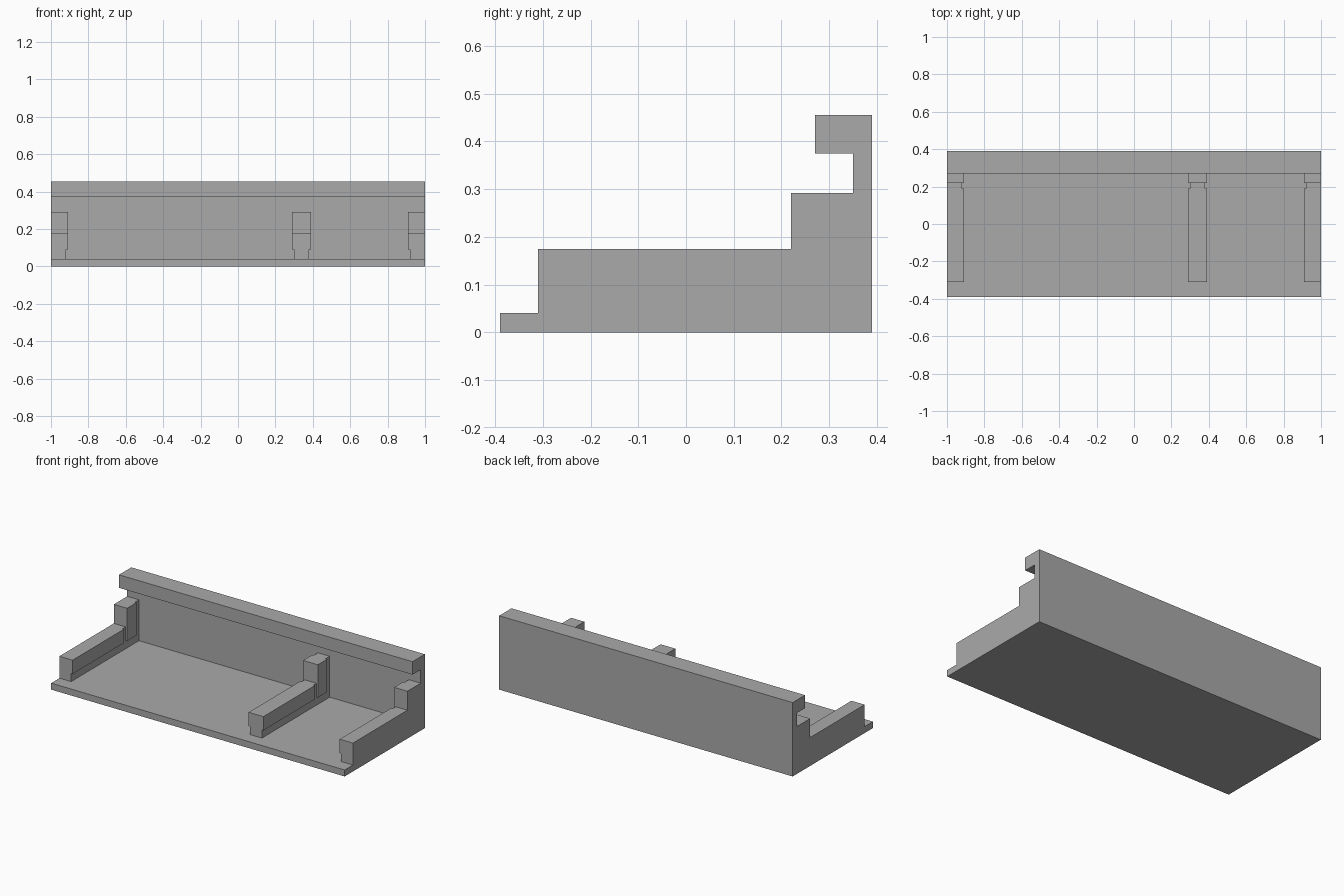
import bpy
import bmesh

cube = bpy.data.objects.get("Cube")
if cube:
    bpy.data.objects.remove(cube, do_unlink=True)

grey = bpy.data.materials.new("mid grey")
grey.use_nodes = True
grey.diffuse_color = (0.4, 0.4, 0.4, 1)
grey.node_tree.nodes["Principled BSDF"].inputs["Base Color"].default_value = (0.4, 0.4, 0.4, 1)


def extrude_x(name, profile, x0, x1):
    """Extrude a (y, z) outline from x0 to x1."""
    bm = bmesh.new()
    face = bm.faces.new([bm.verts.new((x0, y, z)) for y, z in profile])
    new = bmesh.ops.extrude_face_region(bm, geom=[face])["geom"]
    bmesh.ops.translate(bm, vec=(x1 - x0, 0, 0),
                        verts=[v for v in new if isinstance(v, bmesh.types.BMVert)])
    bmesh.ops.recalc_face_normals(bm, faces=bm.faces)
    mesh = bpy.data.meshes.new(name)
    bm.to_mesh(mesh)
    bm.free()
    mesh.materials.append(grey)
    obj = bpy.data.objects.new(name, mesh)
    bpy.context.collection.objects.link(obj)


def rect(y0, y1, z0, z1):
    return [(y0, z0), (y1, z0), (y1, z1), (y0, z1)]


FRONT, BACK, WALL = -0.39, 0.39, 0.35
FLOOR, RAIL, POST = 0.04, 0.175, 0.292

# Floor, back wall and overhanging top lip in one section
extrude_x("tray_body", [(FRONT, 0), (BACK, 0), (BACK, 0.455), (0.27, 0.455),
                        (0.27, 0.375), (WALL, 0.375), (WALL, FLOOR), (FRONT, FLOOR)], -1, 1)

# Stepped supports: narrow web with wider rail and post heads
web = [(-0.31, FLOOR), (WALL, FLOOR), (WALL, POST), (0.22, POST), (0.22, RAIL), (-0.31, RAIL)]
supports = {"right": (-1, -0.92, 0, 0.01),
            "middle": (0.30, 0.38, 0.01, 0.01),
            "left": (0.92, 1, 0.01, 0)}
for side, (x0, x1, grow0, grow1) in supports.items():
    extrude_x(side + "_support_web", web, x0, x1)
    # Flanges on the exposed sides of the web
    for label, grow, start in (("right", grow0, x0 - grow0), ("left", grow1, x1)):
        if grow:
            extrude_x(f"{side}_rail_flange_{label}", rect(-0.31, 0.19, 0.09, RAIL), start, start + grow)
            extrude_x(f"{side}_post_flange_{label}", rect(0.22, 0.31, 0.09, POST), start, start + grow)
